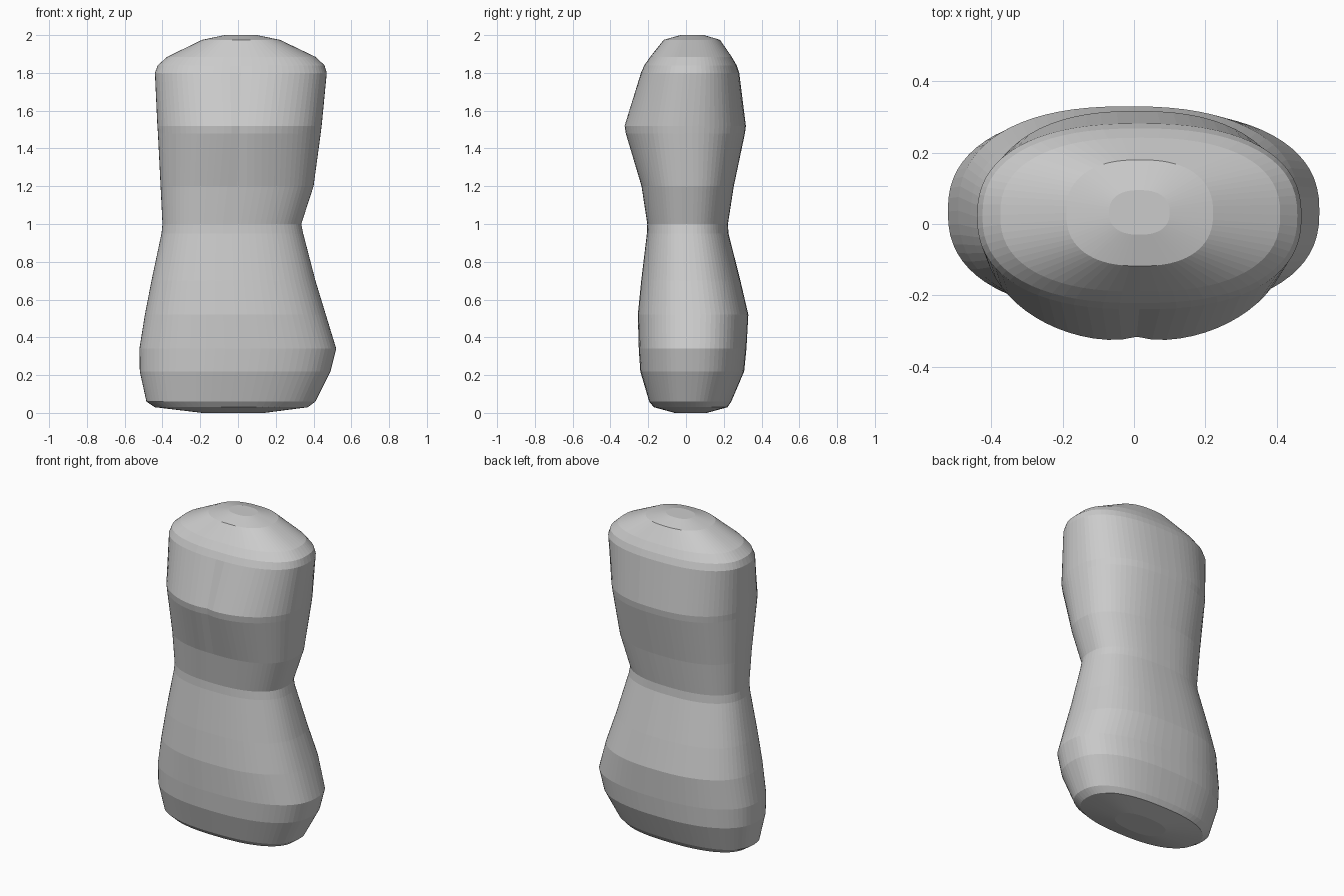
import bpy, bmesh, math

if "Cube" in bpy.data.objects:
    bpy.data.objects.remove(bpy.data.objects["Cube"])

SEG = 72

# Body sections: height, left, right, front, back
sections = [
    (0.0, -0.19, 0.14, -0.06, 0.11),
    (0.03, -0.44, 0.37, -0.17, 0.22),
    (0.06, -0.485, 0.41, -0.195, 0.24),
    (0.22, -0.52, 0.49, -0.242, 0.308),
    (0.34, -0.522, 0.52, -0.25, 0.32),
    (0.52, -0.493, 0.465, -0.255, 0.33),
    (0.7, -0.458, 0.41, -0.237, 0.288),
    (0.95, -0.405, 0.345, -0.207, 0.225),
    (1.0, -0.4, 0.335, -0.205, 0.222),
    (1.2, -0.41, 0.4, -0.237, 0.253),
    (1.48, -0.424, 0.438, -0.328, 0.312),
    (1.52, -0.427, 0.443, -0.334, 0.317),
    (1.8, -0.44, 0.47, -0.24, 0.282),
    (1.84, -0.425, 0.458, -0.222, 0.268),
    (1.885, -0.375, 0.41, -0.19, 0.242),
    (1.975, -0.19, 0.222, -0.118, 0.18),
    (2.0, -0.07, 0.1, -0.03, 0.095),
]


def ring(bm, z, x0, x1, y0, y1):
    """One rounded section; the front is rounder with a slight dip at the bust."""
    bust = math.exp(-((z - 1.5) / 0.2) ** 2)
    cx, cy, a, b = (x0 + x1) / 2, (y0 + y1) / 2, (x1 - x0) / 2, (y1 - y0) / 2
    verts = []
    for i in range(SEG):
        t = 2 * math.pi * i / SEG
        c, s = math.cos(t), math.sin(t)
        n = 2.4 - 0.3 * bust if s < 0 else 2.4
        x = cx + a * math.copysign(abs(c) ** (2 / n), c)
        y = cy + b * math.copysign(abs(s) ** (2 / n), s)
        if s < 0:
            y += 0.018 * bust * math.exp(-abs(x - cx) / 0.06)
        verts.append(bm.verts.new((x, y, z)))
    return verts


# Torso: sections skinned together and capped at neck and base
bm = bmesh.new()
rings = [ring(bm, *s) for s in sections]
for low, high in zip(rings, rings[1:]):
    for i in range(SEG):
        j = (i + 1) % SEG
        bm.faces.new((low[i], low[j], high[j], high[i]))
bm.faces.new(rings[0][::-1])
bm.faces.new(rings[-1])
bmesh.ops.recalc_face_normals(bm, faces=bm.faces)
mesh = bpy.data.meshes.new("torso")
bm.to_mesh(mesh)
bm.free()

torso = bpy.data.objects.new("torso", mesh)
bpy.context.collection.objects.link(torso)

grey = bpy.data.materials.new("light grey")
grey.diffuse_color = (0.6, 0.6, 0.6, 1)
grey.use_nodes = True
grey.node_tree.nodes["Principled BSDF"].inputs["Base Color"].default_value = grey.diffuse_color
mesh.materials.append(grey)
